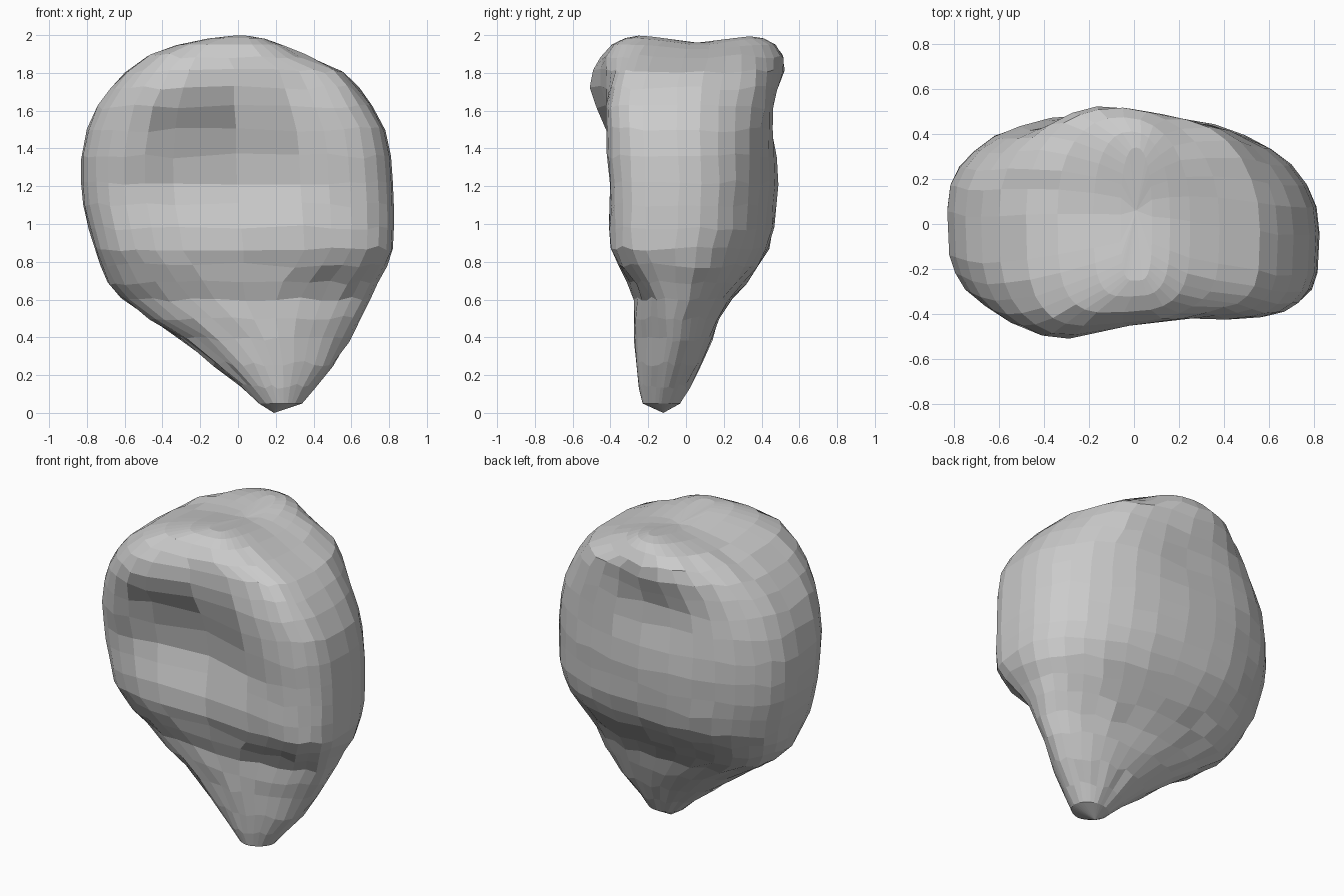
import bpy, bmesh, math, random

random.seed(4)
if "Cube" in bpy.data.objects:
    bpy.data.objects.remove(bpy.data.objects["Cube"], do_unlink=True)

SIDES = 32

# Cross-sections from the tip to the crown: height, x min, x max, y front, y back
SECTIONS = [
    (.05, .11, .34, -.23, -.03),
    (.14, .01, .41, -.25, .02),
    (.26, -.13, .51, -.265, .08),
    (.39, -.31, .59, -.27, .14),
    (.5, -.48, .65, -.275, .18),
    (.6, -.62, .7, -.28, .25),
    (.69, -.69, .74, -.33, .32),
    (.78, -.73, .79, -.375, .39),
    (.87, -.76, .82, -.4, .44),
    (.98, -.79, .825, -.41, .47),
    (1.1, -.82, .825, -.41, .48),
    (1.22, -.83, .82, -.415, .49),
    (1.36, -.83, .81, -.43, .49),
    (1.5, -.8, .78, -.44, .49),
    (1.62, -.75, .71, -.46, .49),
    (1.72, -.68, .64, -.47, .49),
    (1.81, -.6, .56, -.465, .5),
    (1.89, -.48, .38, -.45, .5),
    (1.95, -.34, .25, -.4, .47),
    (1.985, -.18, .16, -.33, .41),
    (2.0, -.06, .08, -.26, .34),
]

# Hollows and swellings: x, height, x spread, z spread, shift in y
FRONT_FORMS = [
    (-.08, 1.27, .4, .31, .14),     # broad bowl
    (-.36, 1.72, .2, .16, -.07),    # overhanging brow
    (-.58, 1.48, .16, .2, -.05),    # rim at the side of the bowl
    (.42, 1.82, .32, .22, .08),     # sloping shoulder
    (.08, .79, .3, .1, .04),        # hollow beneath the lip
    (.5, .66, .18, .1, .05),        # hollow beneath the corner
]
BACK_FORMS = [
    (-.12, 1.55, .32, .15, -.05),   # hollow beneath the crest
    (-.15, 1.83, .2, .09, .03),     # crest
    (.48, 1.74, .18, .15, .05),     # rear shoulder
]


def signed_power(value, power):
    return math.copysign(abs(value) ** power, value)


def shift(x, z, forms):
    return sum(amount * math.exp(-((x - cx) / sx) ** 2 - ((z - cz) / sz) ** 2)
               for cx, cz, sx, sz, amount in forms)


def section_point(section, angle):
    z, left, right, front, back = section
    # The tip is ridged in front, the body boxy in front and rounder behind
    body = min(1.0, max(0.0, (z - .35) / .5))
    behind = math.sin(angle) > 0
    power = 1 - .15 * body if behind else 1.15 - .6 * body
    c, s = signed_power(math.cos(angle), power), signed_power(math.sin(angle), power)
    x = (left + right) / 2 + c * (right - left) / 2
    y = (front + back) / 2 + s * (back - front) / 2
    weight = abs(s) ** 1.5
    y += weight * shift(x, z, BACK_FORMS if behind else FRONT_FORMS)
    # Lean the right-hand wall forward
    lean = .09 if x > 0 else .03
    y -= lean * x * body * (1 - .4 * weight)
    # Saddle across the crown
    if z > 1.85:
        z -= .04 * (z - 1.85) / .15 * math.exp(-((y - .07) / .2) ** 2)
    if .1 < z < 1.9:
        z += random.uniform(-.014, .014)
        y += random.uniform(-.005, .005)
    return x, y, z


# Faceted boulder body
bm = bmesh.new()
rings = []
for section in SECTIONS:
    rings.append([bm.verts.new(section_point(section, math.tau * i / SIDES))
                  for i in range(SIDES)])

for lower, upper in zip(rings, rings[1:]):
    for i in range(SIDES):
        j = (i + 1) % SIDES
        bm.faces.new((lower[i], lower[j], upper[j], upper[i]))

# Pointed foot and closed crown
foot = bm.verts.new((.19, -.12, 0))
crown = bm.verts.new((.01, .06, 1.96))
for i in range(SIDES):
    j = (i + 1) % SIDES
    bm.faces.new((foot, rings[0][j], rings[0][i]))
    bm.faces.new((crown, rings[-1][i], rings[-1][j]))

bmesh.ops.recalc_face_normals(bm, faces=bm.faces)
mesh = bpy.data.meshes.new("boulder")
bm.to_mesh(mesh)
bm.free()

# Plain stone colour
stone = bpy.data.materials.new("stone_grey")
stone.use_nodes = True
colour = (.6, .6, .6, 1)
stone.diffuse_color = colour
stone.node_tree.nodes["Principled BSDF"].inputs["Base Color"].default_value = colour
mesh.materials.append(stone)

boulder = bpy.data.objects.new("boulder", mesh)
bpy.context.collection.objects.link(boulder)
